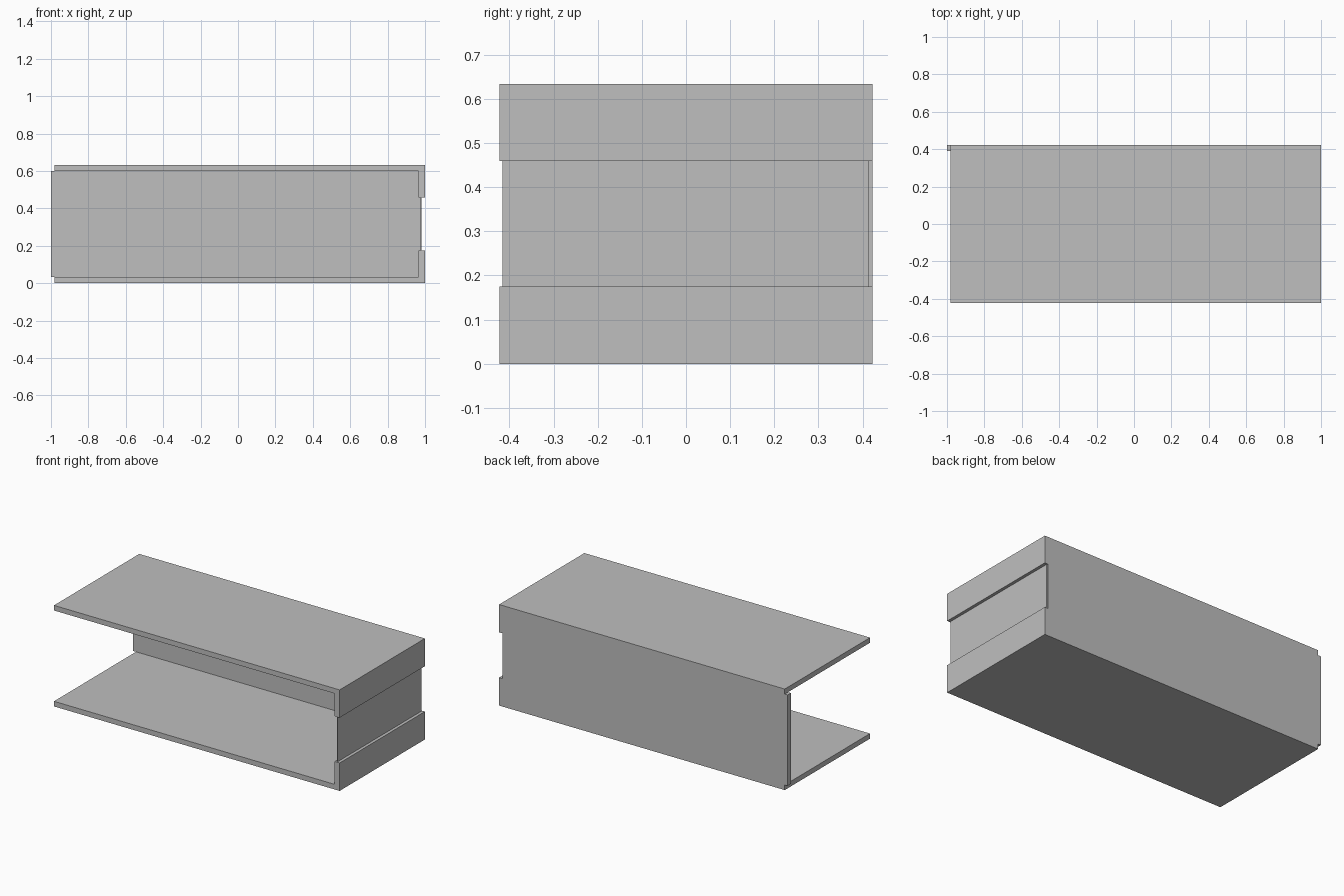
import bpy
import bmesh

cube = bpy.data.objects.get("Cube")
if cube:
    bpy.data.objects.remove(cube, do_unlink=True)

grey = bpy.data.materials.new("light_grey")
grey.use_nodes = True
colour = (0.52, 0.52, 0.52, 1)
grey.diffuse_color = colour
grey.node_tree.nodes["Principled BSDF"].inputs["Base Color"].default_value = colour

# Main dimensions
END = 1.0
HEIGHT = 0.633
HALF_DEPTH = 0.422
WALL = 0.032
PLATE_END = -0.98
FLANGE_IN = 0.964
LIP_LOW, LIP_HIGH = 0.175, 0.459
SHEET_IN, SHEET_OUT = 0.976, 0.981


def extrude_profile(name, profile, y_front, y_back):
    """Solid made by extruding an x-z outline along y."""
    bm = bmesh.new()
    face = bm.faces.new([bm.verts.new((x, y_front, z)) for x, z in profile])
    grown = bmesh.ops.extrude_face_region(bm, geom=[face])
    moved = [g for g in grown["geom"] if isinstance(g, bmesh.types.BMVert)]
    bmesh.ops.translate(bm, verts=moved, vec=(0, y_back - y_front, 0))
    bmesh.ops.recalc_face_normals(bm, faces=bm.faces)
    mesh = bpy.data.meshes.new(name)
    bm.to_mesh(mesh)
    bm.free()
    mesh.materials.append(grey)
    obj = bpy.data.objects.new(name, mesh)
    bpy.context.collection.objects.link(obj)
    return obj


def rail(name, z_outer, z_inner, z_lip):
    """Long plate with a lip turned inward at the closed end."""
    outline = [(PLATE_END, z_outer), (END, z_outer), (END, z_lip),
               (FLANGE_IN, z_lip), (FLANGE_IN, z_inner), (PLATE_END, z_inner)]
    return extrude_profile(name, outline, -HALF_DEPTH, HALF_DEPTH)


# Floor and roof plates with their end lips
rail("bottom_plate", 0, WALL, LIP_LOW)
rail("top_plate", HEIGHT, HEIGHT - WALL, LIP_HIGH)

# Back wall, projecting past the plates at the open end
low, high = WALL, HEIGHT - WALL
extrude_profile("back_panel", [
    (-END, low), (FLANGE_IN, low), (FLANGE_IN, LIP_LOW), (SHEET_IN, LIP_LOW),
    (SHEET_IN, LIP_HIGH), (FLANGE_IN, LIP_HIGH), (FLANGE_IN, high), (-END, high),
], HALF_DEPTH - WALL, HALF_DEPTH)

# Thin sheet closing the gap between the end lips
extrude_profile("end_sheet", [
    (SHEET_IN, LIP_LOW), (SHEET_OUT, LIP_LOW),
    (SHEET_OUT, LIP_HIGH), (SHEET_IN, LIP_HIGH),
], -0.416, 0.414)
